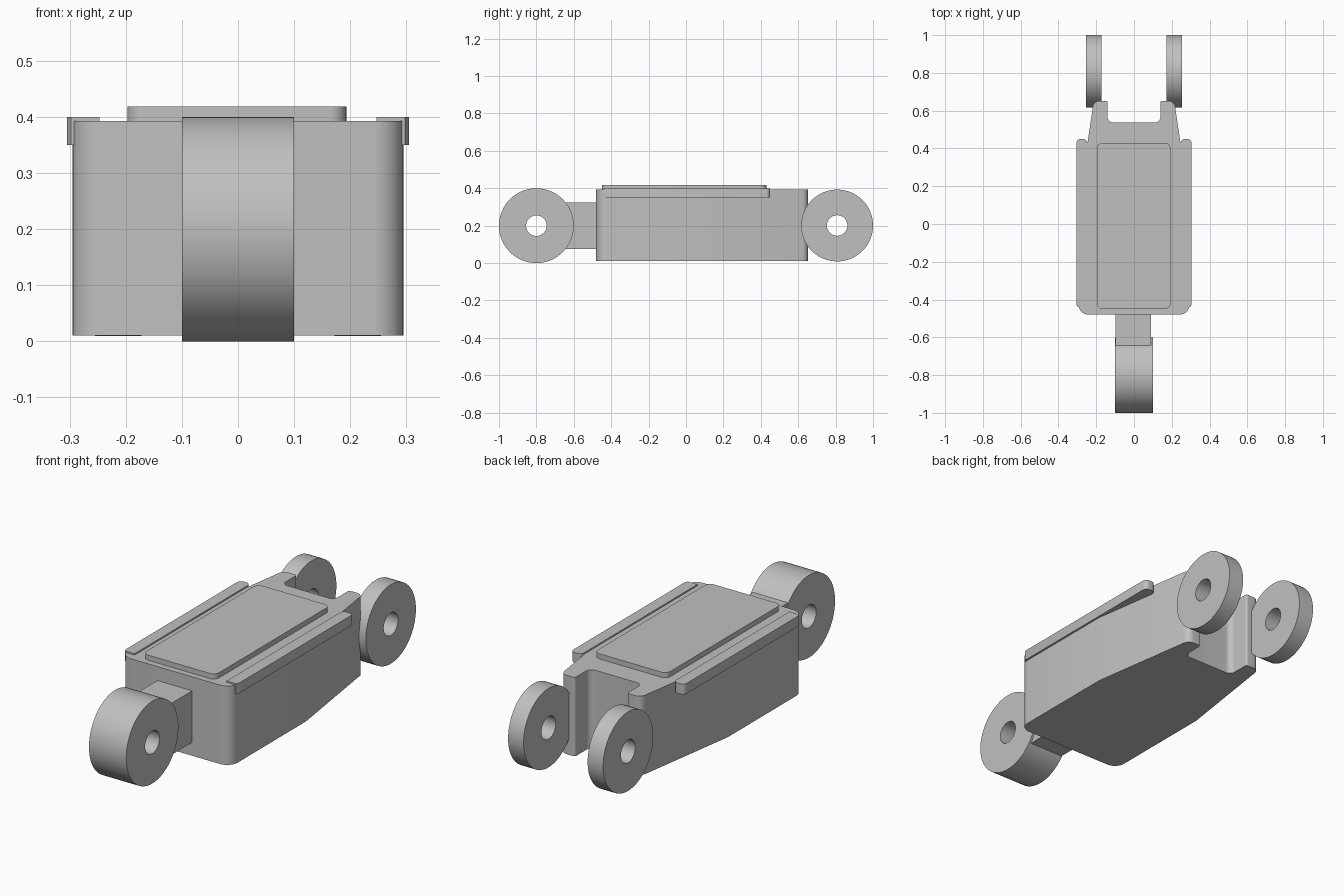
import bpy
import bmesh
from math import pi, radians, tan
from mathutils import Matrix, Vector

cube = bpy.data.objects.get("Cube")
if cube:
    bpy.data.objects.remove(cube, do_unlink=True)

grey = bpy.data.materials.new("plain_grey")
grey.use_nodes = True
colour = (0.53, 0.53, 0.53, 1)
grey.diffuse_color = colour
grey.node_tree.nodes["Principled BSDF"].inputs["Base Color"].default_value = colour


def finish(bm, name):
    bmesh.ops.recalc_face_normals(bm, faces=bm.faces)
    mesh = bpy.data.meshes.new(name)
    bm.to_mesh(mesh)
    bm.free()
    mesh.materials.append(grey)
    obj = bpy.data.objects.new(name, mesh)
    bpy.context.collection.objects.link(obj)
    bpy.ops.object.select_all(action="DESELECT")
    obj.select_set(True)
    bpy.context.view_layer.objects.active = obj
    bpy.ops.object.shade_smooth_by_angle(angle=radians(30))
    return obj


def rounded(corners, steps=8):
    """Outline from (x, y, radius) corners, each replaced by an arc."""
    points = []
    for i, (x, y, r) in enumerate(corners):
        p = Vector((x, y))
        if r == 0:
            points.append(p)
            continue
        a = (Vector(corners[i - 1][:2]) - p).normalized()
        b = (Vector(corners[(i + 1) % len(corners)][:2]) - p).normalized()
        half = a.angle(b) / 2
        reach = r / tan(half)
        centre = p + (a + b).normalized() * (reach ** 2 + r ** 2) ** 0.5
        start = p + a * reach - centre
        turn = a.angle_signed(b)
        sweep = (pi - 2 * half) * (1 if turn > 0 else -1)
        for k in range(steps + 1):
            arc = Matrix.Rotation(sweep * k / steps, 2)
            points.append(centre + arc @ start)
    return points


def prism(name, corners, z0, z1):
    bm = bmesh.new()
    face = bm.faces.new([bm.verts.new((p.x, p.y, z0)) for p in rounded(corners)])
    ext = bmesh.ops.extrude_face_region(bm, geom=[face])
    top = [v for v in ext["geom"] if isinstance(v, bmesh.types.BMVert)]
    bmesh.ops.translate(bm, verts=top, vec=(0, 0, z1 - z0))
    return finish(bm, name)


def ring(name, x0, x1, y, z, radius, hole):
    """Disc with a central hole, its axle along x."""
    bm = bmesh.new()
    section = [(x0, hole), (x1, hole), (x1, radius), (x0, radius)]
    verts = [bm.verts.new((x, y + r, z)) for x, r in section]
    edges = [bm.edges.new((verts[i - 1], verts[i])) for i in range(4)]
    bmesh.ops.spin(bm, geom=verts + edges, cent=(0, y, z), axis=(1, 0, 0),
                   angle=2 * pi, steps=64, use_merge=True)
    bmesh.ops.remove_doubles(bm, verts=bm.verts, dist=0.0001)
    return finish(bm, name)


# Body: tapered towards a forked back end
half = [(0.295, -0.48, 0.055), (0.295, 0.1, 0), (0.213, 0.652, 0.035),
        (0.14, 0.652, 0.01), (0.14, 0.537, 0.03)]
mirror = [(-x, y, r) for x, y, r in reversed(half)]
prism("body", half + mirror, 0.01, 0.393)

# Raised lid
prism("lid", [(-0.197, -0.45, 0.03), (0.193, -0.45, 0.03),
              (0.193, 0.43, 0.03), (-0.197, 0.43, 0.03)], 0.385, 0.418)

# Side rails
for side, sign in (("left", 1), ("right", -1)):
    rail = [(0.247, -0.44, 0), (0.298, -0.44, 0), (0.305, -0.425, 0),
            (0.305, 0.45, 0.022), (0.247, 0.45, 0.022)]
    prism(side + "_rail", [(sign * x, y, r) for x, y, r in rail], 0.35, 0.4)
    # Back wheels
    ends = sorted((sign * 0.172, sign * 0.255))
    ring(side + "_back_wheel", *ends, 0.808, 0.201, 0.192, 0.055)

# Front wheel and the neck that holds it
ring("front_wheel", -0.1, 0.1, -0.8, 0.2, 0.2, 0.055)
prism("neck", [(-0.097, -0.645, 0), (0.09, -0.645, 0),
               (0.09, -0.46, 0), (-0.097, -0.46, 0)], 0.075, 0.325)
